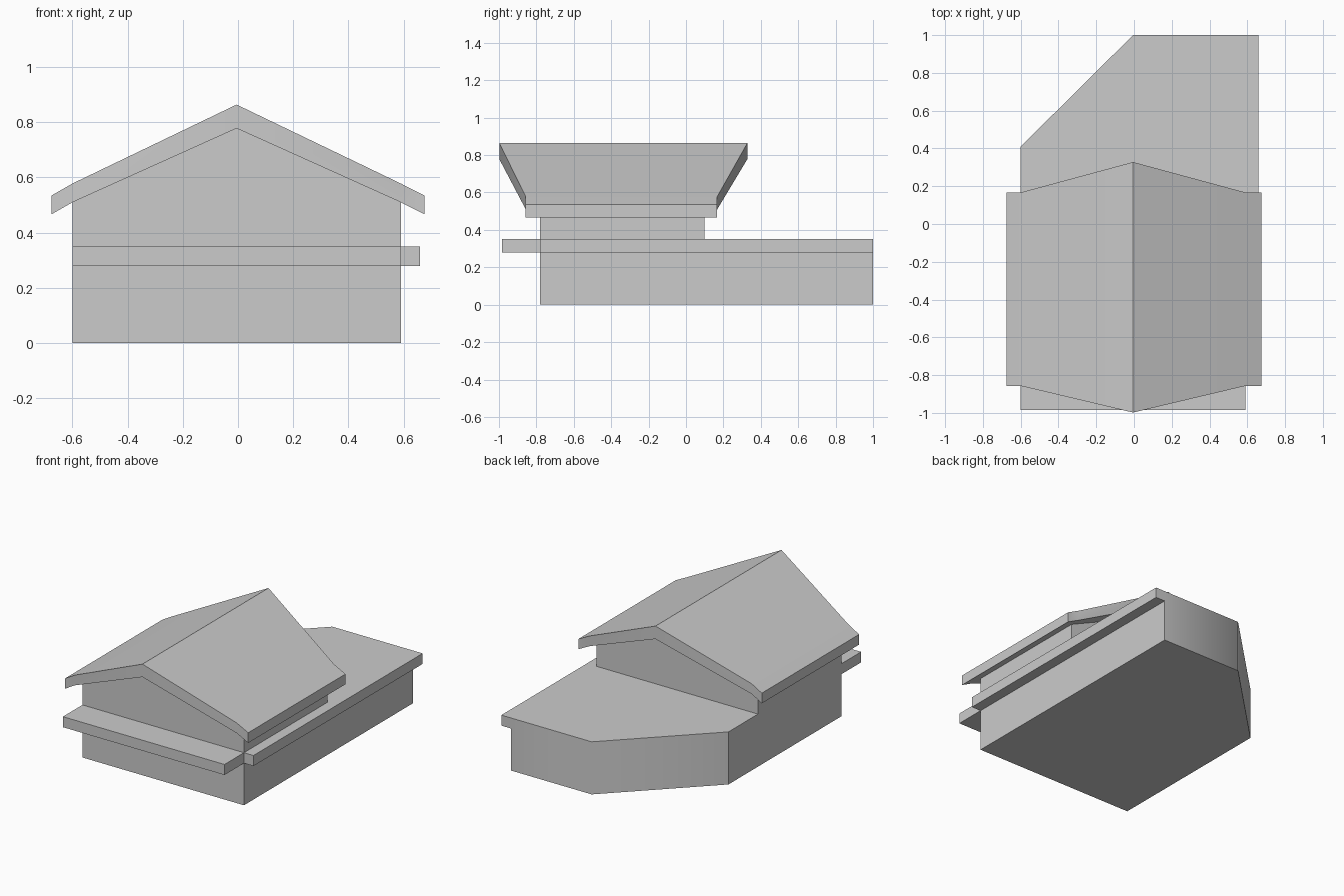
import bpy, bmesh, math

if "Cube" in bpy.data.objects:
    bpy.data.objects.remove(bpy.data.objects["Cube"])


def loft(name, rings):
    """Closed solid skinned through equal-length rings of points, capped at both ends."""
    bm = bmesh.new()
    loops = [[bm.verts.new(p) for p in ring] for ring in rings]
    n = len(loops[0])
    for a, b in zip(loops, loops[1:]):
        for i in range(n):
            j = (i + 1) % n
            bm.faces.new((a[i], a[j], b[j], b[i]))
    bm.faces.new(loops[0])
    bm.faces.new(loops[-1])
    bmesh.ops.recalc_face_normals(bm, faces=bm.faces)
    mesh = bpy.data.meshes.new(name)
    bm.to_mesh(mesh)
    bm.free()
    mesh.shade_smooth()
    mesh.set_sharp_from_angle(angle=math.radians(45))
    obj = bpy.data.objects.new(name, mesh)
    bpy.context.collection.objects.link(obj)
    return obj


def slab(name, plan, z0, z1):
    """Extrude a plan outline upwards."""
    return loft(name, [[(x, y, z) for x, y in plan] for z in (z0, z1)])


def rect(x0, x1, y0, y1):
    return [(x0, y0), (x1, y0), (x1, y1), (x0, y1)]


LEFT, RIGHT, FRONT = -0.60, 0.59, -0.78
LEDGE_Z, TERRACE_Z = 0.28, 0.35

# Ground floor with the clipped back-left corner
slab("ground_floor", [(LEFT, FRONT), (RIGHT, FRONT), (RIGHT, 1.0), (-0.005, 1.0),
                      (LEFT, 0.41)], 0, TERRACE_Z)

# Ledges along the front and the right side
slab("front_ledge", rect(LEFT, RIGHT, -0.985, FRONT), LEDGE_Z, TERRACE_Z)
slab("right_ledge", rect(RIGHT, 0.66, FRONT, 1.0), LEDGE_Z, TERRACE_Z)

# Gabled upper floor
gable = [(LEFT, TERRACE_Z), (RIGHT, TERRACE_Z), (RIGHT, 0.51), (-0.005, 0.778), (LEFT, 0.51)]
loft("upper_floor", [[(x, y, z) for x, z in gable] for y in (FRONT, 0.10)])

# Roof: sections from eave to eave as (x, front y, back y, underside z, top z)
sections = [(-0.675, -0.857, 0.167, 0.467, 0.535),
            (-0.60, -0.857, 0.167, 0.51, 0.578),
            (-0.005, -0.998, 0.328, 0.778, 0.864),
            (0.59, -0.857, 0.167, 0.51, 0.578),
            (0.675, -0.857, 0.167, 0.467, 0.535)]
loft("roof", [[(x, f, t), (x, b, t), (x, b, u), (x, f, u)] for x, f, b, u, t in sections])
